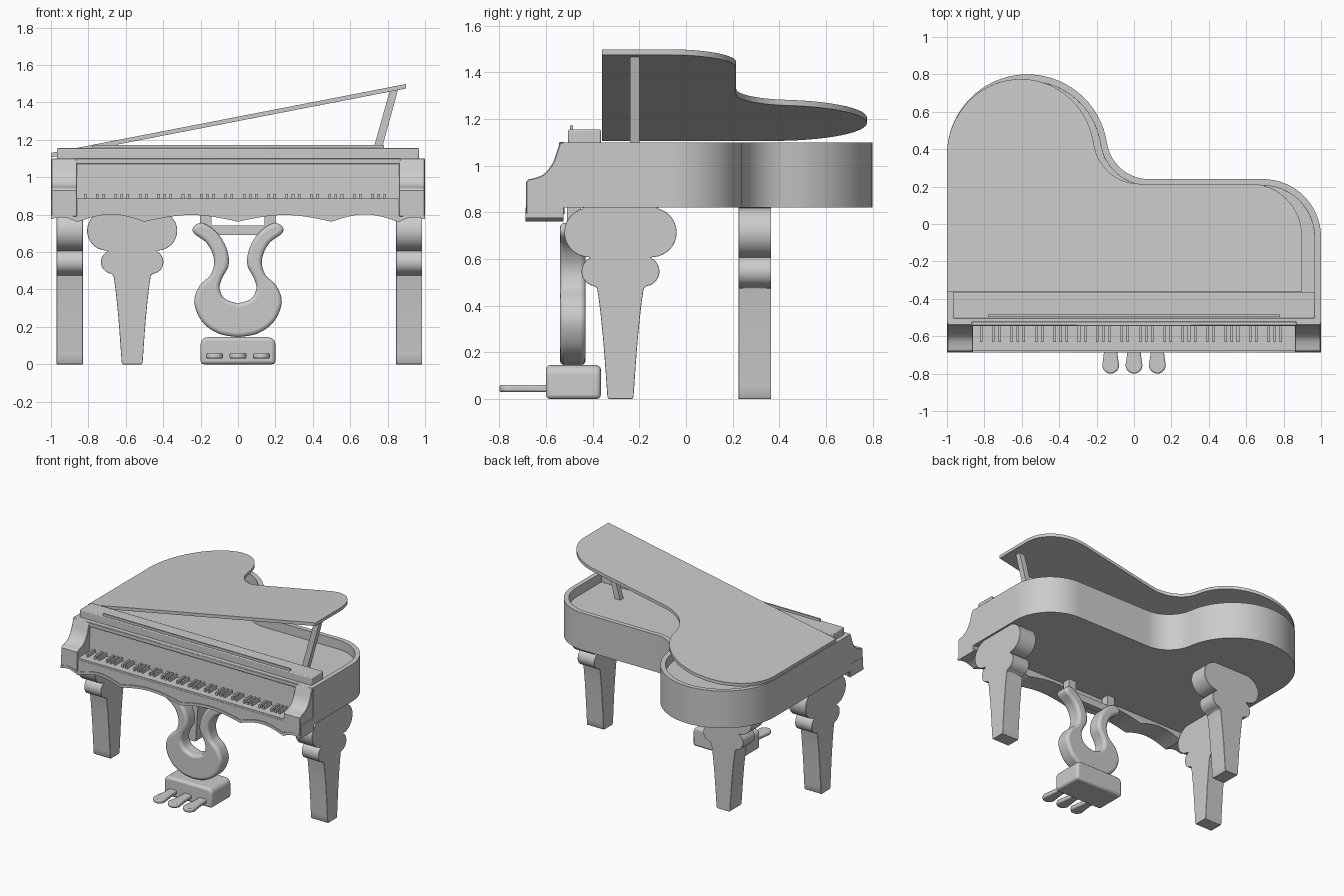
import bpy, bmesh
from math import sin, cos, pi, radians, hypot
from mathutils import Vector
from mathutils.geometry import interpolate_bezier

if "Cube" in bpy.data.objects:
    bpy.data.objects.remove(bpy.data.objects["Cube"])


def finish(name, bm, bevel=0, seg=2):
    bmesh.ops.recalc_face_normals(bm, faces=bm.faces)
    me = bpy.data.meshes.new(name)
    bm.to_mesh(me)
    bm.free()
    ob = bpy.data.objects.new(name, me)
    bpy.context.collection.objects.link(ob)
    bpy.ops.object.select_all(action='DESELECT')
    ob.select_set(True)
    bpy.context.view_layer.objects.active = ob
    bpy.ops.object.shade_smooth_by_angle(angle=radians(30))
    if bevel:
        m = ob.modifiers.new("bevel", 'BEVEL')
        m.width, m.segments, m.angle_limit = bevel, seg, radians(40)
    return ob


def prism(name, pts, axis, lo, hi, bevel=0, seg=2):
    """Extrude a 2D profile along an axis (profile is in the other two axes)."""
    def place(p, t):
        return {'X': (t, p[0], p[1]), 'Y': (p[0], t, p[1]), 'Z': (p[0], p[1], t)}[axis]
    bm = bmesh.new()
    a = [bm.verts.new(place(p, lo)) for p in pts]
    b = [bm.verts.new(place(p, hi)) for p in pts]
    bm.faces.new(a)
    bm.faces.new(b)
    for i in range(len(pts)):
        j = (i + 1) % len(pts)
        bm.faces.new((a[i], a[j], b[j], b[i]))
    return finish(name, bm, bevel, seg)


def box(name, x0, x1, y0, y1, z0, z1, bevel=0, seg=2):
    return prism(name, [(x0, y0), (x1, y0), (x1, y1), (x0, y1)], 'Z', z0, z1, bevel, seg)


def arc(cx, cy, r, a0, a1, n, ry=None):
    out = []
    for i in range(n + 1):
        a = radians(a0 + (a1 - a0) * i / n)
        out.append((cx + r * cos(a), cy + (ry or r) * sin(a)))
    return out


def spline(pts, n=6):
    """Smooth curve through the points."""
    v = [Vector((p[0], p[1], 0)) for p in pts]
    out = []
    for i in range(len(v) - 1):
        t0 = (v[i + 1] - v[max(i - 1, 0)]) / 6
        t1 = (v[min(i + 2, len(v) - 1)] - v[i]) / 6
        seg = interpolate_bezier(v[i], v[i] + t0, v[i + 1] - t1, v[i + 1], n + 1)
        out += [(p.x, p.y) for p in seg[:-1]]
    return out + [pts[-1]]


def mirrored(half, c=0):
    """Close a right-hand half profile by mirroring it about x = c."""
    return [(c + x, z) for x, z in half] + [(c - x, z) for x, z in reversed(half) if x > 1e-4]


def outline(d, front):
    """Plan of the case, inset by d, with its straight front edge."""
    return ([(1 - d, front), (-1 + d, front)]
            + arc(-.57, .37, .43 - d, 180, 8.5, 32)
            + arc(.08, .467, .227 + d, 188.5, 270, 14)
            + arc(.69, -.07, .31 - d, 90, 0, 16))


# Case: rim wall with a recessed soundboard
bm = bmesh.new()
outer, inner = outline(0, -.53), outline(.035, -.37)
rings = [[bm.verts.new((x, y, z)) for x, y in pts]
         for pts, z in ((outer, .82), (outer, 1.10), (inner, 1.10), (inner, 1.03))]
for r, s in zip(rings, rings[1:]):
    for i in range(len(r)):
        j = (i + 1) % len(r)
        bm.faces.new((r[i], r[j], s[j], s[i]))
bm.faces.new(rings[0])
bm.faces.new(rings[-1])
finish("case", bm, .005, 1)

# Lid, propped open along the left edge
lid = prism("lid", outline(.025, -.36), 'Z', 0, .024, .004, 1)
for v in lid.data.vertices:
    v.co.x = -1 + (v.co.x + .975) * .974
    v.co.z += 1.106 + (v.co.x + 1) * .194

# Lid prop
prism("lid_prop", [(.69, 1.03), (.735, 1.03), (.855, 1.465), (.81, 1.458)], 'Y', -.24, -.2)

# Music shelf and ledge
box("music_shelf", -.968, .968, -.505, -.365, 1.09, 1.155, .006)
box("music_ledge", -.78, .78, -.497, -.485, 1.15, 1.172)

# Cheeks at both ends of the keyboard
cheek = [(-.52, .79), (-.685, .79), (-.685, .93), (-.675, .942)] + \
    spline([(-.655, .945), (-.61, .963), (-.572, 1.01), (-.552, 1.065), (-.54, 1.10)], 4) + [(-.52, 1.10)]
for side, a, b in (("left", -.998, -.86), ("right", .86, .998)):
    prism(side + "_cheek", cheek, 'X', a, b, .004, 1)

# Fallboard with its top moulding
prism("fallboard", [(-.545, .87), (-.52, .87), (-.52, 1.08), (-.535, 1.08)], 'X', -.86, .86)
box("fallboard_moulding", -.87, .87, -.545, -.52, 1.07, 1.102, .004, 1)

# Scalloped apron under the keyboard
knots = [(0, .762, .036), (.5, .762, .04), (.86, .76, .018), (1, .775, 0)]
half = []
for (x0, z0, h), (x1, z1, _) in zip(knots, knots[1:]):
    for i in range(12):
        t = i / 12
        half.append((x0 + (x1 - x0) * t, z0 + (z1 - z0) * t + h * sin(pi * t)))
half.append((1, .775))
bottom = [(-x, z) for x, z in reversed(half[1:])] + half
prism("apron", bottom + [(1, .872), (-1, .872)], 'Y', -.68, -.525)
prism("apron_trim", bottom + [(x, z + .02) for x, z in reversed(bottom)], 'Y', -.687, -.67)

# Keys
box("white_keys", -.86, .86, -.678, -.53, .865, .885)
pitch = 1.70 / 52
bm = bmesh.new()
for k in range(1, 52):
    if k % 7 in (2, 5):
        continue
    cube = bmesh.ops.create_cube(bm, size=1)["verts"]
    bmesh.ops.scale(bm, vec=(.014, .1, .03), verts=cube)
    bmesh.ops.translate(bm, vec=(-.85 + k * pitch, -.58, .895), verts=cube)
finish("black_keys", bm)

# Scrolled legs
leg = ([(0, .822), (.18, .822)] + arc(.135, .714, .106, 80, -76, 14)
       + arc(.103, .547, .064, 68, -82, 10)
       + spline([(.1, .475), (.088, .39), (.072, .23), (.056, .01)], 4) + [(.05, 0), (0, 0)])
# rear leg faces the front, front legs face the sides
leg_pts = [p for p in leg if p[0] > 0]
prism("rear_leg", mirrored(leg_pts, -.566), 'Y', .225, .365, .004, 1)
prism("left_front_leg", mirrored(leg_pts, -.281), 'X', -.97, -.83, .004, 1)
prism("right_front_leg", mirrored(leg_pts, -.281), 'X', .845, .985, .004, 1)

# Pedal lyre
lyre = spline([(0, .145), (.10, .163), (.19, .225), (.234, .33), (.205, .42), (.145, .48), (.128, .56),
               (.165, .645), (.235, .70), (.238, .735), (.205, .755), (.16, .742), (.10, .69),
               (.058, .61), (.05, .53), (.085, .46), (.098, .405), (.07, .35), (0, .325)], 5)
prism("pedal_lyre", lyre + [(-x, z) for x, z in reversed(lyre[1:-1])], 'Y', -.54, -.43, .02, 3)
box("lyre_crossbar", -.2, .2, -.505, -.455, .69, .742)
for side, s in (("left", -1), ("right", 1)):
    box(side + "_lyre_post", s * .172 - .03, s * .172 + .03, -.51, -.45, .69, .83)

# Pedal box and pedals
prism("pedal_box", [(-.2, 0), (.2, 0)] + arc(.16, .105, .04, 0, 90, 6) + arc(-.16, .105, .04, 90, 180, 6),
      'Y', -.6, -.365, .018, 3)
pedal = arc(0, -.755, .045, 180, 360, 12) + [(.04, -.72), (.032, -.66), (.032, -.55),
                                             (-.032, -.55), (-.032, -.66), (-.04, -.72)]
for name, cx in (("left_pedal", -.125), ("middle_pedal", 0), ("right_pedal", .125)):
    prism(name, [(x + cx, y) for x, y in pedal], 'Z', .03, .06, .008, 2)
